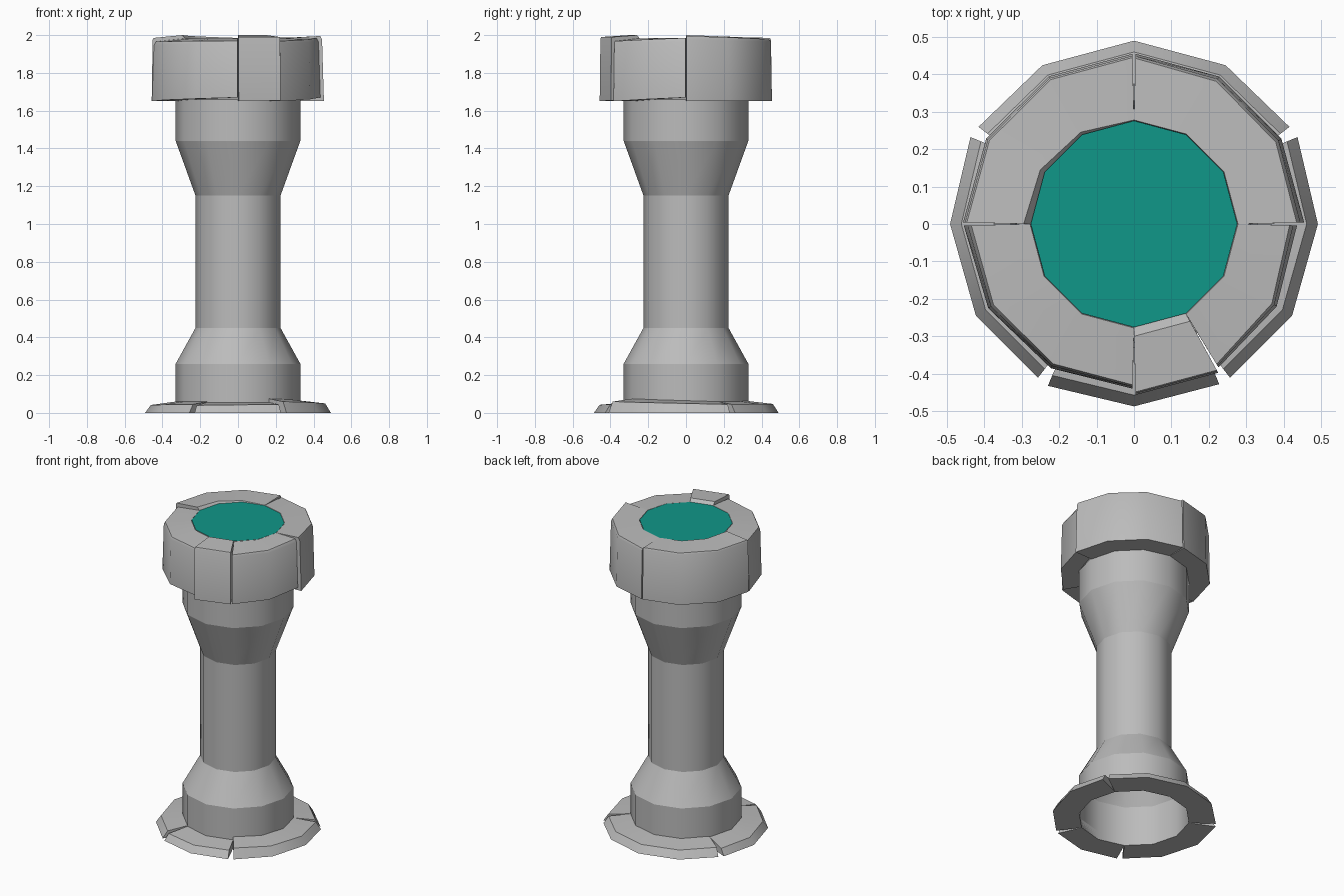
import bpy, bmesh
from math import radians, cos, sin

cube = bpy.data.objects.get("Cube")
if cube:
    bpy.data.objects.remove(cube, do_unlink=True)


def make_material(name, color):
    mat = bpy.data.materials.new(name)
    mat.use_nodes = True
    mat.diffuse_color = (*color, 1)
    mat.node_tree.nodes["Principled BSDF"].inputs["Base Color"].default_value = (*color, 1)
    return mat


STONE = make_material("grey stone", (0.5, 0.5, 0.5))
TEAL = make_material("teal inlay", (0.005, 0.31, 0.25))
STEP = 30


def polar(r, angle, z):
    a = radians(angle)
    return (r * cos(a), r * sin(a), z)


def finish(name, bm, mat, fix_normals=False):
    if fix_normals:
        bmesh.ops.recalc_face_normals(bm, faces=bm.faces)
    mesh = bpy.data.meshes.new(name)
    bm.to_mesh(mesh)
    bm.free()
    mesh.materials.append(mat)
    obj = bpy.data.objects.new(name, mesh)
    bpy.context.collection.objects.link(obj)
    bpy.ops.object.select_all(action='DESELECT')
    obj.select_set(True)
    bpy.context.view_layer.objects.active = obj
    bpy.ops.object.shade_smooth_by_angle(angle=radians(35))
    return obj


def sweep(bm, sections):
    """Join matching closed cross-sections into one solid."""
    loops = [[bm.verts.new(p) for p in s] for s in sections]
    for a, b in zip(loops, loops[1:]):
        for i in range(len(a)):
            j = (i + 1) % len(a)
            bm.faces.new((a[i], b[i], b[j], a[j]))
    bm.faces.new(loops[0])
    bm.faces.new(loops[-1])


def block(name, start, end, profile, gap, first, last):
    """Stone segment; settings blend from first to last, ends open outwards by gap."""
    bm = bmesh.new()
    sections = []
    for angle in range(start, end + 1, STEP):
        t = (angle - start) / (end - start)
        points = profile(*[a + (b - a) * t for a, b in zip(first, last)])
        inner = min(r for r, z in points)
        outer = max(r for r, z in points)
        side = 1 if angle == start else -1 if angle == end else 0
        sections.append([polar(r, angle + side * gap * (r - inner) / (outer - inner), z)
                         for r, z in points])
    sweep(bm, sections)
    return finish(name, bm, STONE, True)


# Hollow column: each band keeps its own vertices so the rings stay crisp
bm = bmesh.new()
outline = [(0.33, 0), (0.33, 0.26), (0.225, 0.45), (0.225, 1.15), (0.33, 1.44), (0.33, 1.66)]
for (r0, z0), (r1, z1) in zip(outline, outline[1:]):
    low = [bm.verts.new(polar(r0, a, z0)) for a in range(0, 360, STEP)]
    high = [bm.verts.new(polar(r1, a, z1)) for a in range(0, 360, STEP)]
    for i in range(len(low)):
        j = (i + 1) % len(low)
        bm.faces.new((low[i], low[j], high[j], high[i]))
finish("column", bm, STONE)


# Cracked base slabs: outer radius, rim height, inner height
def base_profile(r, rim, inner):
    return [(0.33, 0), (r, 0), (r - 0.03, rim), (0.33, inner)]


base_blocks = [
    (30, 150, (0.49, 0.045, 0.06), (0.49, 0.05, 0.065)),
    (150, 240, (0.495, 0.04, 0.06), (0.485, 0.045, 0.06)),
    (240, 300, (0.49, 0.04, 0.055), (0.485, 0.045, 0.055)),
    (300, 390, (0.485, 0.06, 0.075), (0.495, 0.045, 0.06)),
]
for i, (a, b, first, last) in enumerate(base_blocks):
    block(f"base_slab_{i + 1}", a, b, base_profile, 2, first, last)


# Capital blocks: radius, rim height, inner height, underside, inner radius, chamfer
def cap_profile(r, rim, inner, bottom, r_in, c):
    return [(0.33, bottom), (r, bottom), (r - c / 2, rim - c), (r - c, rim),
            (r_in, inner), (0.275, 1.975)]


cap_blocks = [
    (0, 90, (0.455, 1.995, 1.985, 1.65, 0.278, 0.02), (0.455, 1.975, 1.985, 1.65, 0.278, 0.012)),
    (90, 180, (0.455, 1.985, 1.985, 1.65, 0.278, 0.01), (0.457, 1.985, 2.0, 1.65, 0.295, 0.01)),
    (180, 270, (0.455, 1.965, 1.983, 1.65, 0.278, 0.02), (0.44, 1.97, 1.983, 1.67, 0.278, 0.01)),
    (270, 300, (0.457, 1.99, 2.0, 1.65, 0.3, 0.008), (0.457, 1.99, 2.0, 1.655, 0.3, 0.008)),
    (300, 360, (0.445, 1.968, 1.983, 1.65, 0.278, 0.01), (0.436, 1.985, 1.985, 1.67, 0.278, 0.02)),
]
for i, (a, b, first, last) in enumerate(cap_blocks):
    block(f"capital_block_{i + 1}", a, b, cap_profile, 0.5, first, last)

# Inlaid top disc
bm = bmesh.new()
bm.faces.new([bm.verts.new(polar(0.276, a, 1.984)) for a in range(0, 360, STEP)])
finish("top_inlay", bm, TEAL)
